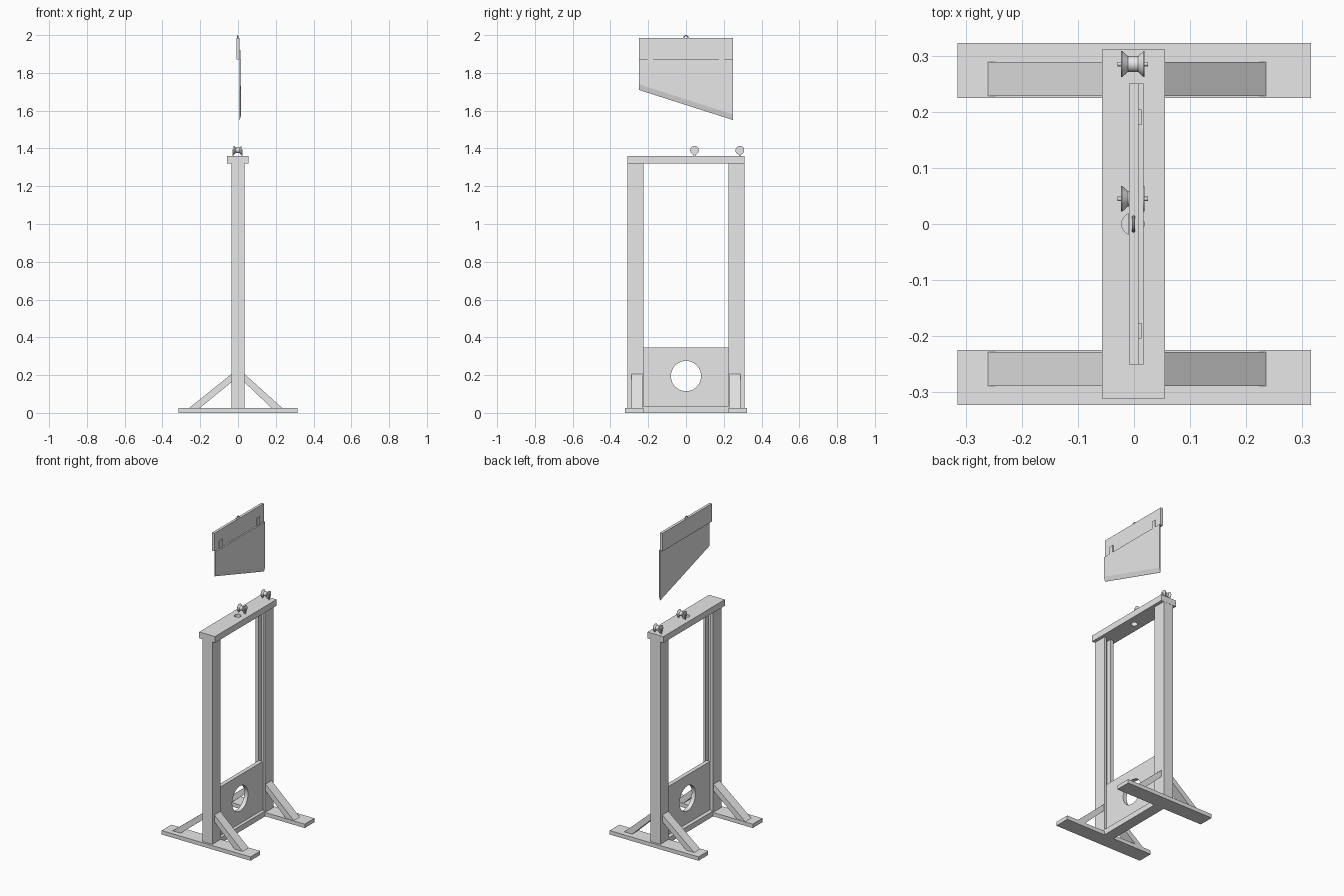
import bpy, bmesh, math
from mathutils import Vector, Matrix

cube = bpy.data.objects.get("Cube")
if cube:
    bpy.data.objects.remove(cube, do_unlink=True)

grey = bpy.data.materials.new("plain_grey")
grey.use_nodes = True
grey.diffuse_color = (0.8, 0.8, 0.8, 1)
grey.node_tree.nodes["Principled BSDF"].inputs["Base Color"].default_value = (0.8, 0.8, 0.8, 1)


def finish(name, bm):
    bmesh.ops.recalc_face_normals(bm, faces=bm.faces)
    mesh = bpy.data.meshes.new(name)
    bm.to_mesh(mesh)
    bm.free()
    mesh.materials.append(grey)
    ob = bpy.data.objects.new(name, mesh)
    bpy.context.scene.collection.objects.link(ob)
    return ob


def prism(name, outline, axis, lo, hi):
    """Extrude a 2D outline along the named axis from lo to hi."""
    place = {"x": lambda a, b: (lo, a, b),
             "y": lambda a, b: (a, lo, b),
             "z": lambda a, b: (a, b, lo)}[axis]
    bm = bmesh.new()
    face = bm.faces.new([bm.verts.new(place(a, b)) for a, b in outline])
    ext = bmesh.ops.extrude_face_region(bm, geom=[face])
    step = Vector([hi - lo if axis == k else 0 for k in "xyz"])
    bmesh.ops.translate(bm, vec=step, verts=[g for g in ext["geom"] if isinstance(g, bmesh.types.BMVert)])
    return finish(name, bm)


def box(name, x, y, z):
    return prism(name, [(x[0], y[0]), (x[1], y[0]), (x[1], y[1]), (x[0], y[1])], "z", *z)


def smooth(ob):
    bpy.ops.object.select_all(action="DESELECT")
    ob.select_set(True)
    bpy.context.view_layer.objects.active = ob
    bpy.ops.object.shade_smooth_by_angle(angle=math.radians(35))


def lathe_x(name, profile, centre, segments=32):
    """Spin (x, radius) points round an axis parallel to x."""
    bm = bmesh.new()
    verts = [bm.verts.new((x, 0, r)) for x, r in profile]
    edges = [bm.edges.new(pair) for pair in zip(verts, verts[1:])]
    bmesh.ops.spin(bm, geom=verts + edges, cent=(0, 0, 0), axis=(1, 0, 0),
                   angle=2 * math.pi, steps=segments)
    bmesh.ops.remove_doubles(bm, verts=bm.verts, dist=0.00005)
    bmesh.ops.translate(bm, vec=centre, verts=bm.verts)
    ob = finish(name, bm)
    smooth(ob)
    return ob


# Feet, grooved posts and diagonal braces at both ends
for side, label in ((-1, "front"), (1, "back")):
    def span(a, b):
        return tuple(sorted((side * a, side * b)))

    box(label + "_foot", (-0.315, 0.315), span(0.225, 0.323), (0, 0.025))
    post = [(-0.035, 0.225), (-0.012, 0.225), (-0.012, 0.255), (0.02, 0.255),
            (0.02, 0.225), (0.035, 0.225), (0.035, 0.31), (-0.035, 0.31)]
    prism(label + "_post", [(x, side * y) for x, y in post], "z", 0.025, 1.32)
    for sx, reach, hand in ((1, 0.235, "left"), (-1, 0.26, "right")):
        brace = [(sx * 0.035, 0.205), (sx * reach, 0.025),
                 (sx * (reach - 0.057), 0.025), (sx * 0.035, 0.162)]
        prism(label + "_" + hand + "_brace", brace, "y", *span(0.228, 0.289))

# Bottom cross beam
box("cross_beam", (-0.035, 0.035), (-0.225, 0.225), (0, 0.035))

# Neck board in two halves round a circular hole
HOLE_Z, HOLE_R, HALF = 0.195, 0.08, 0.228
for sign, edge, label in ((-1, 0.035, "lower"), (1, 0.345, "upper")):
    arc = [(HOLE_R * math.cos(a), HOLE_Z + sign * HOLE_R * math.sin(a))
           for a in (math.pi * i / 24 for i in range(25))]
    prism(label + "_neck_board", arc + [(-HALF, HOLE_Z), (-HALF, edge), (HALF, edge), (HALF, HOLE_Z)],
          "x", -0.011, 0.015)

# Top beam with a rope hole
beam = box("top_beam", (-0.057, 0.055), (-0.311, 0.311), (1.32, 1.36))
bm = bmesh.new()
bmesh.ops.create_cone(bm, cap_ends=True, segments=32, radius1=0.02, radius2=0.02, depth=0.2,
                      matrix=Matrix.Translation((-0.002, 0, 1.34)))
cutter = finish("rope_hole_cutter", bm)
cutter.hide_render = True
cutter.hide_set(True)
cutter.display_type = "WIRE"
cut = beam.modifiers.new("rope_hole", "BOOLEAN")
cut.operation = "DIFFERENCE"
cut.solver = "EXACT"
cut.object = cutter
bpy.context.view_layer.objects.active = beam
bpy.ops.object.modifier_apply(modifier=cut.name)
bpy.data.objects.remove(cutter, do_unlink=True)

# Two rope pulleys with axle and supports
spool = [(-0.021, 0), (-0.021, 0.023), (-0.019, 0.023), (-0.009, 0.014),
         (0.009, 0.014), (0.019, 0.023), (0.021, 0.023), (0.021, 0)]
axle = [(-0.027, 0), (-0.027, 0.004), (0.027, 0.004), (0.027, 0)]
for y, label in ((0.045, "middle"), (0.285, "back")):
    centre = (-0.002, y, 1.39)
    lathe_x(label + "_pulley", spool, centre)
    lathe_x(label + "_pulley_axle", axle, centre, 16)
    for sx, hand in ((-1, "right"), (1, "left")):
        x = -0.002 + sx * 0.0235
        box(label + "_pulley_" + hand + "_support", (x - 0.0025, x + 0.0025),
            (y - 0.004, y + 0.004), (1.36, 1.392))

# Blade weight with hanging ring
box("blade_weight", (-0.009, 0.008), (-0.25, 0.25), (1.87, 1.985))
bm = bmesh.new()
ring = [bm.verts.new((-0.001 + 0.003 * math.cos(a), 0, 0.012 + 0.003 * math.sin(a)))
        for a in (math.tau * i / 10 for i in range(10))]
loop = [bm.edges.new((ring[i - 1], ring[i])) for i in range(10)]
bmesh.ops.spin(bm, geom=ring + loop, cent=(0, 0, 0), axis=(1, 0, 0), angle=math.tau, steps=24)
bmesh.ops.remove_doubles(bm, verts=bm.verts, dist=0.00005)
bmesh.ops.translate(bm, vec=(0, 0, 1.985), verts=bm.verts)
smooth(finish("hanging_ring", bm))

# Slanted blade, ground to an edge on one face, with two fixing tabs
blade = prism("blade", [(-0.25, 1.87), (0.25, 1.87), (0.25, 1.58), (-0.25, 1.74)], "x", 0.008, 0.017)
bm = bmesh.new()
bm.from_mesh(blade.data)
slant = [f for f in bm.faces if f.normal.z < -0.5]
ext = bmesh.ops.extrude_face_region(bm, geom=slant)
bmesh.ops.delete(bm, geom=slant, context="FACES")
for v in ext["geom"]:
    if isinstance(v, bmesh.types.BMVert):
        v.co.z -= 0.03
        v.co.x = min(v.co.x, 0.009)
bmesh.ops.recalc_face_normals(bm, faces=bm.faces)
bm.to_mesh(blade.data)
bm.free()
for y, label in ((-0.19, "front"), (0.19, "back")):
    box(label + "_blade_tab", (0.008, 0.013), (y - 0.014, y + 0.014), (1.87, 1.92))
